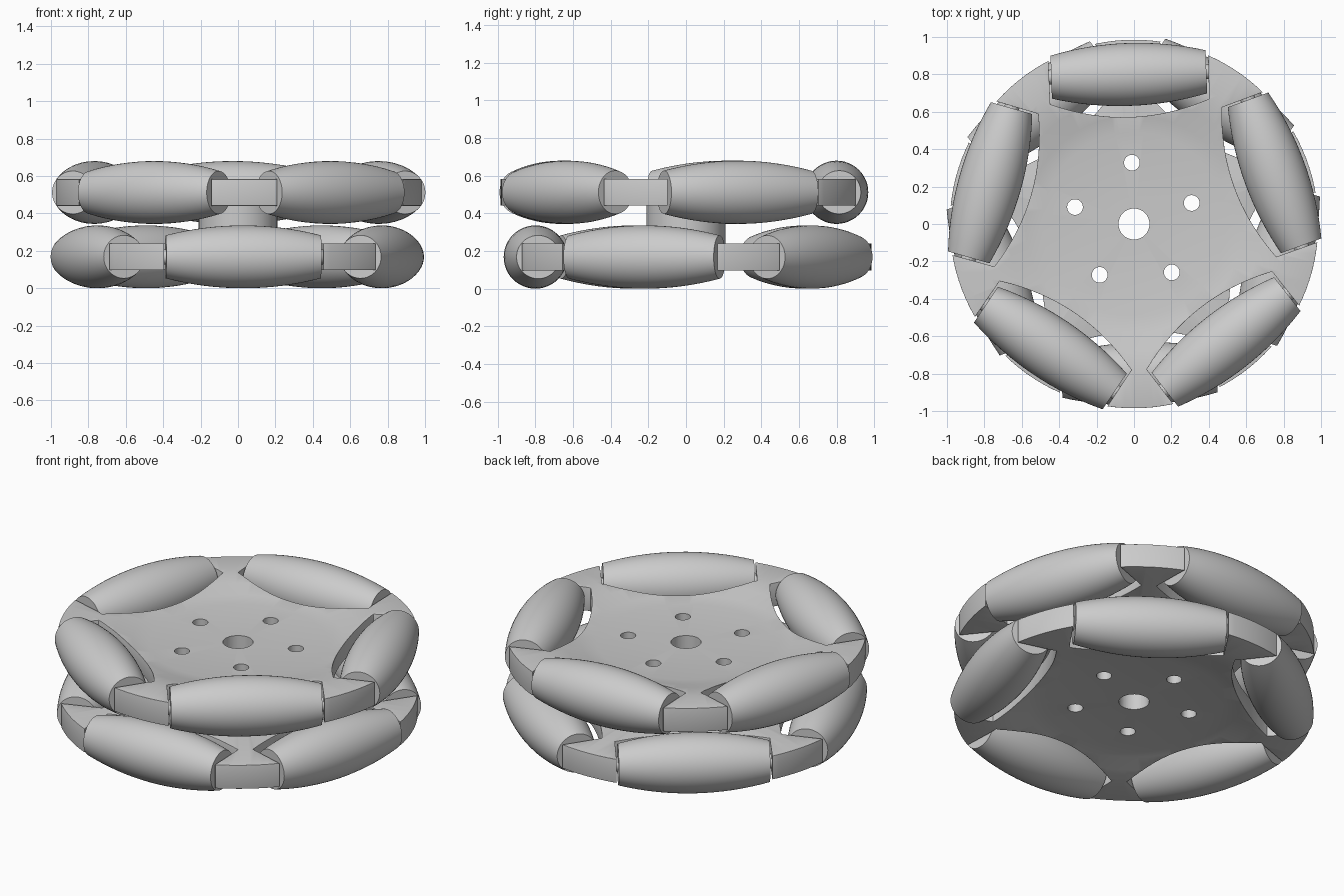
import bpy, bmesh
from math import sin, cos, radians, sqrt
from mathutils import Matrix

if "Cube" in bpy.data.objects:
    bpy.data.objects.remove(bpy.data.objects["Cube"])

TILT = 92            # angle of the first upper roller, degrees
MID = 0.34           # height of the plane between both layers
LAYER = 0.172        # layer centre above and below that plane
ROLLER_R, END_R, HALF = 0.168, 0.115, 0.415
ORBIT = 0.80

grey = bpy.data.materials.new("plain_grey")
grey.use_nodes = True
grey.diffuse_color = (0.6, 0.6, 0.6, 1)
grey.node_tree.nodes["Principled BSDF"].inputs["Base Color"].default_value = (0.6, 0.6, 0.6, 1)


def make_object(name, bm):
    bmesh.ops.recalc_face_normals(bm, faces=bm.faces[:])
    mesh = bpy.data.meshes.new(name)
    bm.to_mesh(mesh)
    bm.free()
    mesh.materials.append(grey)
    ob = bpy.data.objects.new(name, mesh)
    bpy.context.collection.objects.link(ob)
    return ob


def smooth(ob):
    bpy.ops.object.select_all(action='DESELECT')
    ob.select_set(True)
    bpy.context.view_layer.objects.active = ob
    bpy.ops.object.shade_smooth_by_angle(angle=radians(35))


def lathe(profile, segments, closed):
    """Spin (radius, z) points around z."""
    bm = bmesh.new()
    rings = [[bm.verts.new((r * cos(radians(360 * i / segments)), r * sin(radians(360 * i / segments)), z))
              for i in range(segments)] for r, z in profile]
    pairs = list(zip(rings, rings[1:] + rings[:1]))
    for a, b in pairs if closed else pairs[:-1]:
        for i in range(segments):
            j = (i + 1) % segments
            bm.faces.new((a[i], a[j], b[j], b[i]))
    if not closed:
        bm.faces.new(rings[0])
        bm.faces.new(rings[-1])
    return bm


def add_cylinder(bm, radius, height, matrix, segments=32):
    bmesh.ops.create_cone(bm, cap_ends=True, segments=segments, radius1=radius,
                          radius2=radius, depth=height, matrix=matrix)


def cutter(name, bm):
    ob = make_object(name, bm)
    ob.hide_render = True
    return ob


def subtract(ob, tool):
    mod = ob.modifiers.new("cut", 'BOOLEAN')
    mod.operation = 'DIFFERENCE'
    mod.solver = 'EXACT'
    mod.object = tool


# Holes run straight through both layers
bm = bmesh.new()
add_cylinder(bm, 0.083, 2, Matrix.Translation((0, 0, MID)), 48)
for k in range(5):
    add_cylinder(bm, 0.042, 2, Matrix.Rotation(radians(TILT + 72 * k), 4, 'Z') @ Matrix.Translation((0.328, 0, MID)))
holes = cutter("hole_cutter", bm)

for layer, side, turn in (("upper", 1, TILT), ("lower", -1, TILT + 36)):
    zc = MID + side * LAYER
    angles = [radians(turn + 72 * k) for k in range(5)]

    # Pockets that leave five flared arms
    bm = bmesh.new()
    steps = 16
    outline = [(0.572 + 0.083 * (abs(i / steps * 2 - 1)) ** 2, 0.425 * (i / steps * 2 - 1)) for i in range(steps + 1)]
    outline += [(1.2, 0.43), (1.2, -0.43)]
    for a in angles:
        rot = Matrix.Rotation(a, 4, 'Z')
        base = [bm.verts.new(rot @ Matrix.Translation((x, y, zc - 0.3)) @ Matrix.Identity(4).to_translation())
                for x, y in outline]
        face = bm.faces.new(base)
        top = bmesh.ops.extrude_face_region(bm, geom=[face])["geom"]
        bmesh.ops.translate(bm, vec=(0, 0, 0.6), verts=[g for g in top if isinstance(g, bmesh.types.BMVert)])
    pockets = cutter("pocket_cutter", bm)

    # Spider plate, dished on its outer side
    profile = [(0.05, 0.013), (0.49, 0.013), (0.58, 0.028), (0.68, 0.053), (0.76, 0.068), (0.82, 0.071),
               (0.985, 0.071), (0.985, -0.071), (0.05, -0.071)]
    bm = lathe([(r, zc + side * z) for r, z in profile], 120, True)
    spider = make_object(layer + "_spider_plate", bm)
    subtract(spider, pockets)
    bevel = spider.modifiers.new("rounded_edges", 'BEVEL')
    bevel.width = 0.018
    bevel.segments = 3
    bevel.limit_method = 'ANGLE'
    bevel.angle_limit = radians(40)
    subtract(spider, holes)
    graph = bpy.context.evaluated_depsgraph_get()
    mesh = bpy.data.meshes.new_from_object(spider.evaluated_get(graph))
    spider.modifiers.clear()
    spider.data = mesh
    smooth(spider)
    bpy.data.objects.remove(pockets)

    # Barrel rollers and their axles
    bulge = (HALF ** 2 + (ROLLER_R - END_R) ** 2) / (2 * (ROLLER_R - END_R))
    barrel = [(ROLLER_R - bulge + sqrt(bulge ** 2 - t ** 2), t)
              for t in (HALF * (i / 8 - 1) for i in range(17))]
    for k, a in enumerate(angles):
        place = (Matrix.Translation((0, 0, zc)) @ Matrix.Rotation(a, 4, 'Z')
                 @ Matrix.Translation((ORBIT, 0, 0)) @ Matrix.Rotation(radians(90), 4, 'X'))
        roller = make_object(f"{layer}_roller_{k + 1}", lathe(barrel, 48, False))
        roller.matrix_world = place
        smooth(roller)
        bm = bmesh.new()
        add_cylinder(bm, 0.04, 0.9, Matrix.Identity(4), 24)
        axle = make_object(f"{layer}_axle_{k + 1}", bm)
        axle.matrix_world = place
        smooth(axle)

bpy.data.objects.remove(holes)

# Hub sleeve joining both layers
reach = LAYER - 0.06
hub = make_object("hub_sleeve", lathe([(0.083, MID - reach), (0.21, MID - reach), (0.21, MID + reach),
                                       (0.083, MID + reach)], 64, True))
smooth(hub)
